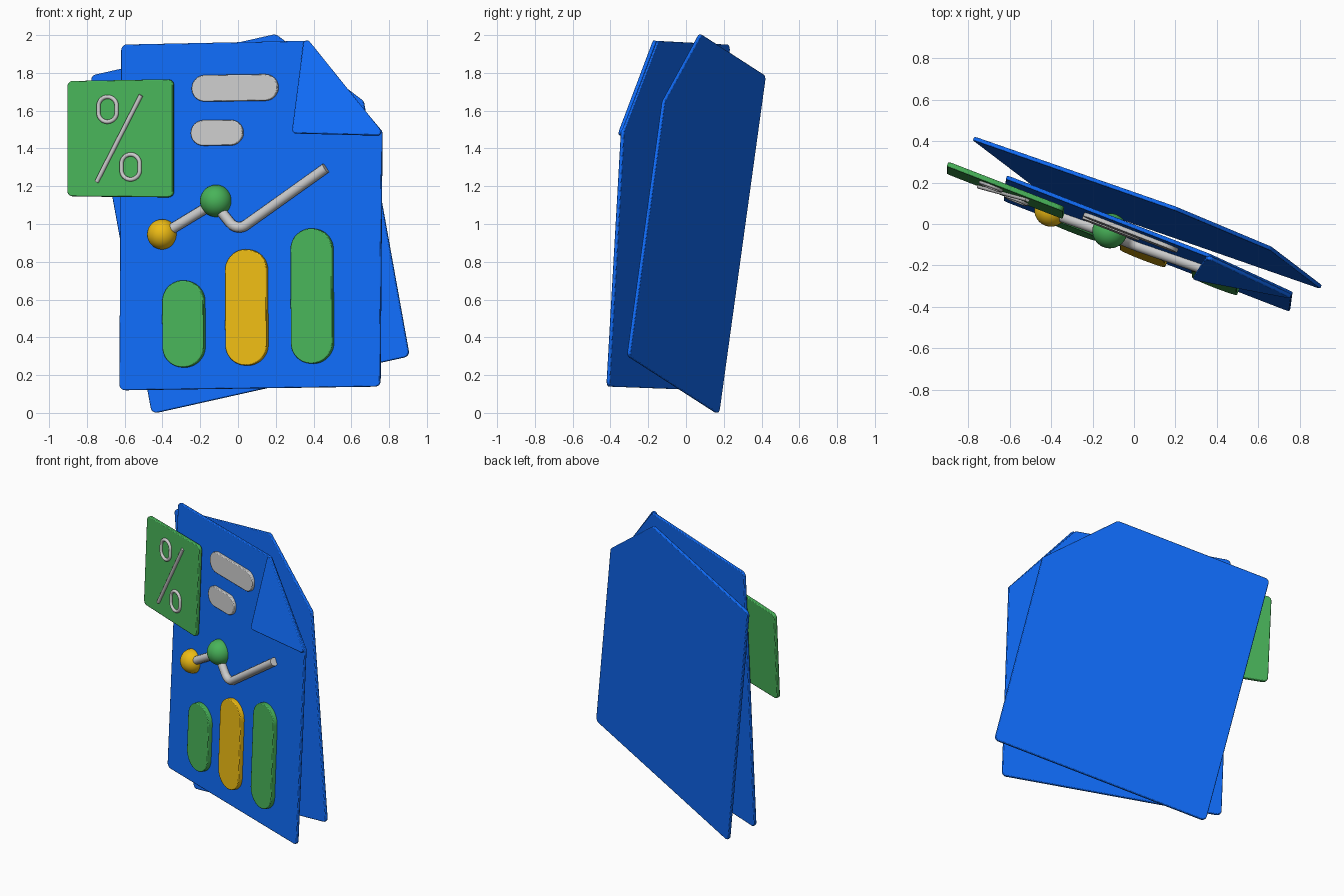
import bpy, bmesh, math
from mathutils import Vector

if "Cube" in bpy.data.objects:
    bpy.data.objects.remove(bpy.data.objects["Cube"])

# Each tilted sheet lies on y = a + b*x + c*z
FRONT = (-0.141, -0.388, 0.06)
BACK = (0.003, -0.364, 0.072)
FOLD = (-0.546, -0.185, 0.228)


def material(name, rgb):
    m = bpy.data.materials.new(name)
    m.diffuse_color = (*rgb, 1)
    m.use_nodes = True
    m.node_tree.nodes["Principled BSDF"].inputs["Base Color"].default_value = m.diffuse_color
    return m


BLUE = material("blue", (0.005, 0.15, 0.95))
GREEN = material("green", (0.065, 0.45, 0.10))
YELLOW = material("yellow", (0.85, 0.50, 0.007))


def normal(plane):
    return Vector((plane[1], -1, plane[2])).normalized()


def place(plane, x, z, off=0.0):
    a, b, c = plane
    return Vector((x, a + b * x + c * z, z)) + normal(plane) * off


def fillet(pts, r, closed=True, seg=6):
    """Round the corners of a 2D outline or path."""
    out, n = [], len(pts)
    for i in range(n):
        p = Vector(pts[i])
        if not closed and i in (0, n - 1):
            out.append(p)
            continue
        u = (Vector(pts[i - 1]) - p).normalized()
        v = (Vector(pts[(i + 1) % n]) - p).normalized()
        half = u.angle(v) / 2
        d = r / math.tan(half)
        centre = p + (u + v).normalized() * (r / math.sin(half))
        s, e = p + u * d - centre, p + v * d - centre
        ang = s.angle(e)
        for k in range(seg + 1):
            t = k / seg
            w = (s * math.sin((1 - t) * ang) + e * math.sin(t * ang)) / math.sin(ang)
            out.append(centre + w)
    return out


def stadium(x0, x1, z0, z1, tilt=0.015, seg=12):
    """Pill outline filling a box."""
    cx, cz, w, h = (x0 + x1) / 2, (z0 + z1) / 2, (x1 - x0) / 2, (z1 - z0) / 2
    r = min(w, h)
    out = []
    for q, (sx, sz) in enumerate(((1, 1), (-1, 1), (-1, -1), (1, -1))):
        for k in range(seg + 1):
            t = (q + k / seg) * math.pi / 2
            p = Vector((sx * (w - r) + r * math.cos(t), sz * (h - r) + r * math.sin(t)))
            p += Vector((cx - tilt * p.y * 0.3, cz + tilt * p.x))
            if not out or (p - out[-1]).length > 1e-4:
                out.append(p)
    if (out[0] - out[-1]).length < 1e-4:
        out.pop()
    return out


def slab(name, plane, outline, front, back, mat=None, bevel=0.005):
    """Extrude an outline between two offsets along the sheet normal."""
    bm = bmesh.new()
    f = [bm.verts.new(place(plane, p[0], p[1], front)) for p in outline]
    g = [bm.verts.new(place(plane, p[0], p[1], back)) for p in outline]
    bm.faces.new(f)
    bm.faces.new(g[::-1])
    n = len(f)
    for i in range(n):
        bm.faces.new((f[i], g[i], g[(i + 1) % n], f[(i + 1) % n]))
    bmesh.ops.recalc_face_normals(bm, faces=bm.faces)
    me = bpy.data.meshes.new(name)
    bm.to_mesh(me)
    bm.free()
    ob = bpy.data.objects.new(name, me)
    bpy.context.collection.objects.link(ob)
    mod = ob.modifiers.new("edge", "BEVEL")
    mod.width, mod.segments, mod.limit_method = bevel, 2, "ANGLE"
    mod.angle_limit = math.radians(50)
    finish(ob, mat)


def finish(ob, mat):
    if mat:
        ob.data.materials.append(mat)
    bpy.ops.object.select_all(action="DESELECT")
    ob.select_set(True)
    bpy.context.view_layer.objects.active = ob
    if ob.type == "CURVE":
        bpy.ops.object.convert(target="MESH")
    bpy.ops.object.shade_smooth_by_angle(angle=math.radians(40))


def tube(name, plane, path, radius, off, closed=False):
    cu = bpy.data.curves.new(name, "CURVE")
    cu.dimensions = "3D"
    cu.bevel_depth, cu.bevel_resolution, cu.use_fill_caps = radius, 4, True
    sp = cu.splines.new("POLY")
    sp.points.add(len(path) - 1)
    for pt, p in zip(sp.points, path):
        pt.co = (*place(plane, p[0], p[1], off), 1)
    sp.use_cyclic_u = closed
    ob = bpy.data.objects.new(name, cu)
    bpy.context.collection.objects.link(ob)
    finish(ob, None)


# Two sheets, each with a cut top right corner
slab("back_page", BACK, fillet([(-0.455, -0.005), (0.908, 0.30), (0.665, 1.65),
     (0.2, 2.005), (-0.78, 1.785)], 0.03), 0.01, -0.01, BLUE)
slab("front_page", FRONT, fillet([(-0.63, 0.12), (0.75, 0.14), (0.76, 1.49),
     (0.36, 1.97), (-0.62, 1.95)], 0.03), 0.0, -0.02, BLUE)

# Folded corner, lifted at its inner tip
slab("folded_corner", FOLD, fillet([(0.285, 1.48), (0.78, 1.468), (0.352, 2.0)],
     0.02), 0.01, -0.01, BLUE)

# Text line pills
for i, box in enumerate(((-0.24, 0.215, 1.65, 1.79), (-0.245, 0.03, 1.415, 1.55))):
    slab(f"text_bar_{i + 1}", FRONT, stadium(*box), 0.02, -0.005)

# Chart bars
for i, (x, z0, z1, mat) in enumerate(((-0.285, 0.24, 0.70, GREEN),
                                      (0.048, 0.25, 0.865, YELLOW),
                                      (0.395, 0.26, 0.975, GREEN))):
    slab(f"chart_bar_{i + 1}", FRONT, stadium(x - 0.107, x + 0.112, z0, z1),
         0.03, -0.005, mat)

# Trend line with two marker balls
tube("trend_line", FRONT, fillet([(-0.40, 0.94), (-0.12, 1.11), (0.0, 0.96),
     (0.47, 1.295)], 0.06, closed=False), 0.028, 0.015)
for name, x, z, r, mat in (("yellow_marker", -0.40, 0.945, 0.08, YELLOW),
                           ("green_marker", -0.115, 1.122, 0.085, GREEN)):
    bpy.ops.mesh.primitive_uv_sphere_add(segments=32, ring_count=16, radius=r,
                                         location=place(FRONT, x, z, 0.004))
    bpy.context.object.name = name
    finish(bpy.context.object, mat)

# Rate card with a slash and two rings
slab("rate_card", FRONT, fillet([(-0.893, 1.145), (-0.333, 1.14), (-0.333, 1.765),
     (-0.893, 1.755)], 0.03), 0.035, 0.01, GREEN)
tube("card_slash", FRONT, [(-0.735, 1.22), (-0.50, 1.68)], 0.012, 0.038)
for name, x, z in (("upper_ring", -0.677, 1.605), ("lower_ring", -0.555, 1.30)):
    tube(name, FRONT, stadium(x - 0.048, x + 0.048, z - 0.066, z + 0.066),
         0.011, 0.038, closed=True)
